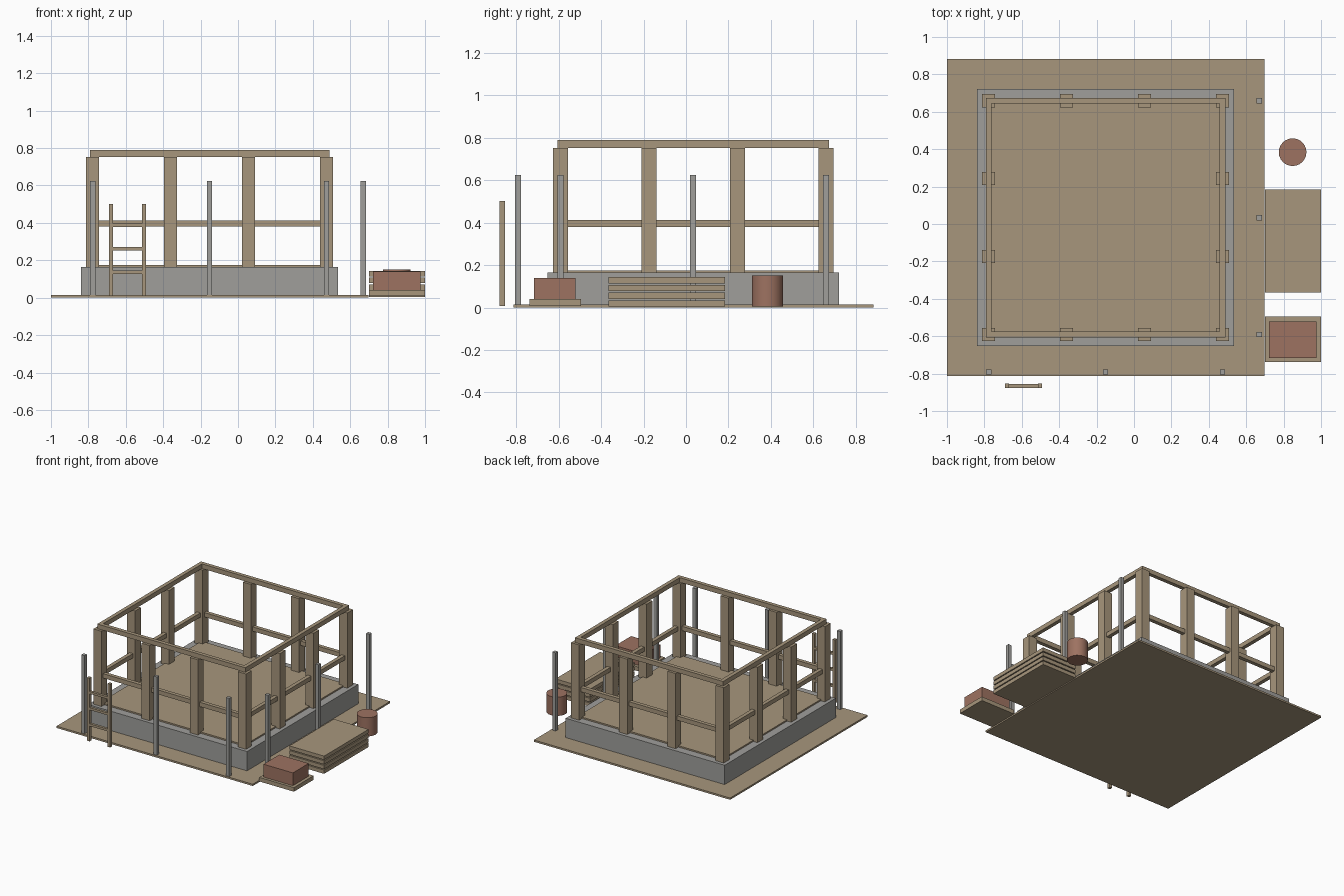
import bpy

cube = bpy.data.objects.get("Cube")
if cube:
    bpy.data.objects.remove(cube, do_unlink=True)


def material(name, r, g, b):
    mat = bpy.data.materials.new(name)
    mat.use_nodes = True
    mat.diffuse_color = (r, g, b, 1)
    mat.node_tree.nodes["Principled BSDF"].inputs["Base Color"].default_value = (r, g, b, 1)
    return mat


wood = material("wood tan", 0.386, 0.305, 0.202)
grey = material("concrete grey", 0.35, 0.345, 0.33)
brick = material("brick red", 0.34, 0.17, 0.12)


def box(name, mat, x, y, z):
    """Box spanning the (low, high) pairs x, y and z."""
    bpy.ops.mesh.primitive_cube_add(size=1)
    ob = bpy.context.object
    ob.name = name
    spans = (x, y, z)
    for v in ob.data.vertices:
        v.co = [lo if c < 0 else hi for c, (lo, hi) in zip(v.co, spans)]
    ob.data.materials.append(mat)
    return ob


def around(c, half):
    return (c - half, c + half)


# Building centre and post grid
CX, CY = -0.152, 0.034
REACH = 0.625
steps = [REACH * t for t in (-1, -1 / 3, 1 / 3, 1)]
POST, BEAM = 0.035, 0.015

# Ground, foundation and floor
box("ground_plate", wood, (-1, 0.697), (-0.813, 0.883), (0, 0.014))
box("foundation", grey, around(CX, 0.687), around(CY, 0.687), (0.012, 0.165))
box("floor", wood, around(CX, REACH), around(CY, REACH), (0.16, 0.176))

# Wall posts around the perimeter
for dx in steps:
    for dy in steps:
        if REACH in (abs(dx), abs(dy)):
            box("wall_post", wood, around(CX + dx, POST), around(CY + dy, POST), (0.165, 0.753))

# Top beams and middle rails on all four sides
for side in (-REACH, REACH):
    for part, z, ext in (("top_beam", (0.753, 0.789), BEAM), ("middle_rail", (0.38, 0.414), 0)):
        box(part + "_long", wood, around(CX, REACH + ext), around(CY + side, BEAM), z)
        inner = REACH - BEAM
        box(part + "_cross", wood, around(CX + side, BEAM), around(CY, inner), z)

# Scaffold poles along the front and the left side
for d in (-REACH, 0, REACH):
    box("front_scaffold_pole", grey, around(CX + d, 0.014), around(-0.791, 0.014), (0.012, 0.625))
    box("side_scaffold_pole", grey, around(0.67, 0.014), around(CY + d, 0.014), (0.012, 0.625))

# Ladder
for x in (-0.68, -0.502):
    box("ladder_rail", wood, around(x, 0.011), around(-0.866, 0.012), (0.008, 0.502))
for z in (0.136, 0.262, 0.388):
    box("ladder_rung", wood, (-0.67, -0.512), around(-0.866, 0.01), around(z, 0.009))

# Stack of boards
for i in range(4):
    bottom = 0.005 + 0.0365 * i
    box("stacked_board", wood, (0.7, 1), (-0.365, 0.184), (bottom, bottom + 0.029))

# Brick pallet
box("pallet", wood, (0.7, 1), (-0.738, -0.495), (0.008, 0.04))
box("brick_pile", brick, (0.722, 0.976), (-0.716, -0.521), (0.04, 0.14))

# Barrel
bpy.ops.mesh.primitive_cylinder_add(vertices=24, radius=0.074, depth=0.146, location=(0.848, 0.384, 0.078))
barrel = bpy.context.object
barrel.name = "barrel"
barrel.data.materials.append(brick)
bpy.ops.object.shade_smooth_by_angle()
